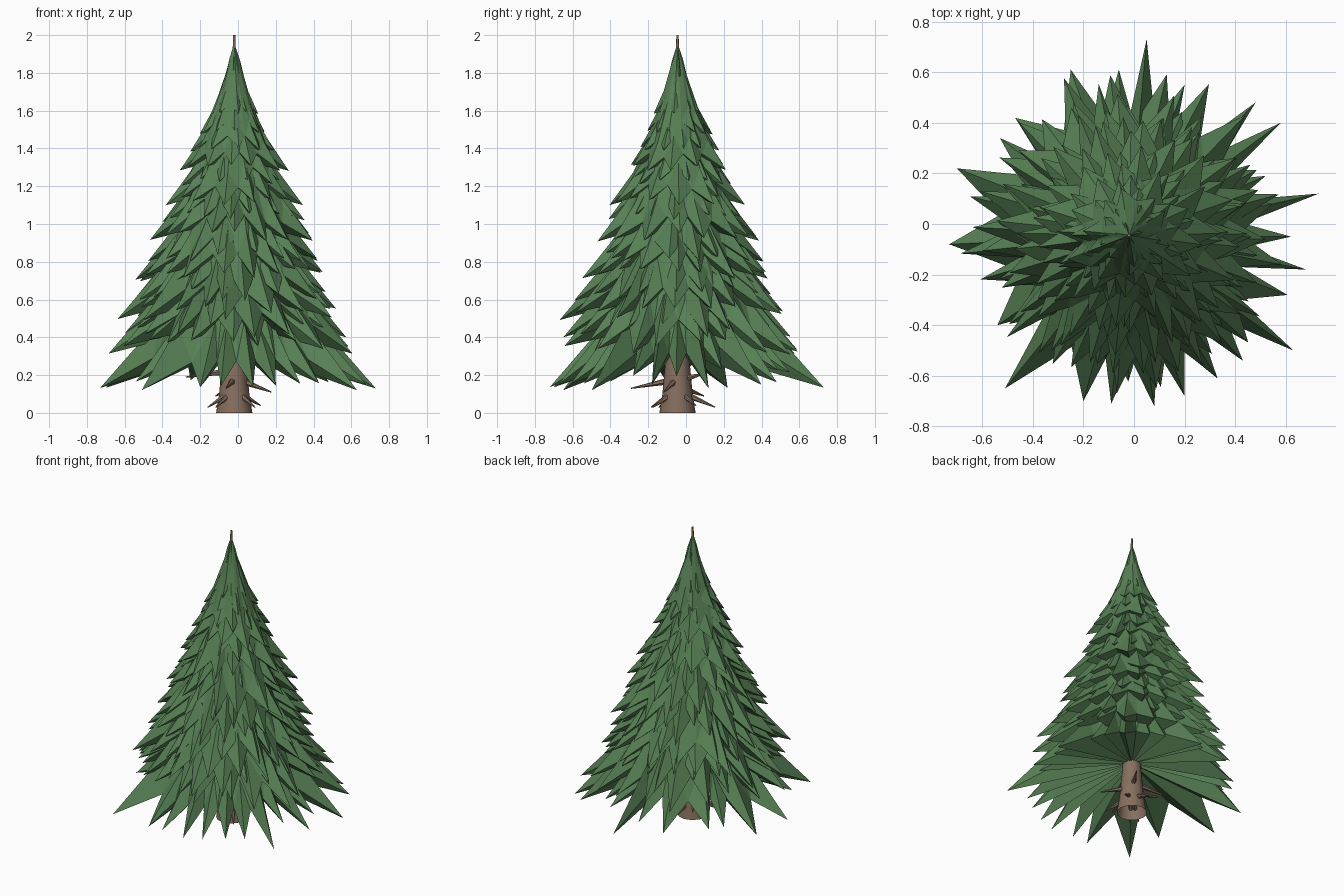
import bpy, bmesh, math, random
from mathutils import Vector

random.seed(7)
if "Cube" in bpy.data.objects:
    bpy.data.objects.remove(bpy.data.objects["Cube"])

AXIS = Vector((-0.02, -0.045, 0))


def material(name, rgb):
    m = bpy.data.materials.new(name)
    m.use_nodes = True
    m.diffuse_color = (*rgb, 1)
    m.node_tree.nodes["Principled BSDF"].inputs["Base Color"].default_value = (*rgb, 1)
    return m


NEEDLES = material("needle green", (0.095, 0.215, 0.09))
BARK = material("bark brown", (0.24, 0.16, 0.115))


def finish(bm, name, mat):
    bmesh.ops.recalc_face_normals(bm, faces=bm.faces)
    mesh = bpy.data.meshes.new(name)
    bm.to_mesh(mesh)
    bm.free()
    mesh.materials.append(mat)
    obj = bpy.data.objects.new(name, mesh)
    bpy.context.collection.objects.link(obj)
    return obj


def rim_slope(r):
    """Steepness of a tier near its rim: small top tiers hang steeper."""
    return 0.9 + 0.17 / r


def skirt(name, tips, top_z, core_z):
    """Pleated, flared star skirt of pointed boughs, closed underneath."""
    tips = sorted(tips, key=lambda t: math.atan2(t.y, t.x))
    bm = bmesh.new()
    apex = bm.verts.new(AXIS + Vector((0, 0, top_z)))
    core = bm.verts.new(AXIS + Vector((0, 0, core_z)))
    ends, ridges, valleys = [], [], []
    for i, tip in enumerate(tips):
        after = tips[(i + 1) % len(tips)]
        r = tip.xy.length
        ends.append(bm.verts.new(AXIS + tip))
        f = random.uniform(0.54, 0.66)
        ridge = Vector((tip.x * f, tip.y * f, tip.z + (1 - f) * r * rim_slope(r)))
        ridges.append(bm.verts.new(AXIS + ridge))
        # the fold between two boughs sits lower and further in
        flat = tip.xy.normalized() + after.xy.normalized()
        flat = flat.normalized() * min(r, after.xy.length) * random.uniform(0.7, 0.78)
        z = max(tip.z, after.z)
        valleys.append(bm.verts.new(AXIS + Vector((*flat, z + 0.12 * (top_z - z)))))
    for i in range(len(tips)):
        end, ridge, left, right = ends[i], ridges[i], valleys[i - 1], valleys[i]
        for face in ((apex, left, ridge), (left, end, ridge), (ridge, end, right),
                     (apex, ridge, right), (core, end, left), (core, right, end)):
            bm.faces.new(face)
    return finish(bm, name, NEEDLES)


# Wide lowest boughs
low = [(.73, .12), (.68, -.18), (.63, -.5), (.43, -.54), (.33, -.61), (.2, -.68),
       (.08, -.72), (-.09, -.71), (-.2, -.7), (-.51, -.65), (-.54, -.4), (-.73, -.08),
       (-.7, .22), (-.53, .34), (-.47, .42), (-.25, .61), (-.06, .61), (.05, .73),
       (.2, .55), (.28, .49), (.48, .48), (.58, .4), (.52, .19), (.62, -.05), (.55, -.28)]
low_tips = []
for x, y in low:
    tip = Vector((x, y, 0)) - AXIS
    tip.z = max(0.12, 0.14 + 0.55 * (0.72 - math.hypot(x, y)))
    low_tips.append(tip)
skirt("lowest_boughs", low_tips, 1.22, 0.36)

# Upper tiers, each an outer skirt and a shorter skirt above it
tiers = [(.32, .66), (.51, .6), (.71, .52), (.92, .44), (1.11, .35), (1.29, .28),
         (1.48, .18), (1.68, .08)]
for n, (tier_z, tier_r) in enumerate(tiers):
    for layer, lift in (("lower", 0), ("upper", 0.1)):
        z = tier_z + lift
        r = tier_r - lift * 0.85 / rim_slope(tier_r)
        count = round(6 + 23 * r)
        turn = random.uniform(0, math.tau)
        top_z = min(z + 1.35 * r * rim_slope(r), 1.96)
        tips = []
        for i in range(count):
            a = turn + (i + random.uniform(-0.28, 0.28)) * math.tau / count
            k = random.uniform(0.85, 1.05)
            tips.append(Vector((r * k * math.cos(a), r * k * math.sin(a),
                                z + (1 - k) * r * 0.7)))
        skirt(f"boughs_{n + 1}_{layer}", tips, top_z, z + 0.25 * r)

# Trunk: tapered rings from flared open foot to bare leader
bm = bmesh.new()
SIDES = 12
rings = []
for z, r in ((0, .096), (.1, .08), (.3, .062), (1.2, .032), (1.9, .009), (2, .006)):
    rings.append([bm.verts.new(AXIS + Vector((r * math.cos(i * math.tau / SIDES),
                                              r * math.sin(i * math.tau / SIDES), z)))
                  for i in range(SIDES)])
for a, b in zip(rings, rings[1:]):
    for i in range(SIDES):
        j = (i + 1) % SIDES
        bm.faces.new((a[i], a[j], b[j], b[i]))
bm.faces.new(rings[-1])
trunk = finish(bm, "trunk", BARK)
for p in trunk.data.polygons:
    p.use_smooth = abs(p.normal.z) < 0.9

# Dead twigs: thin cones drooping from the lower trunk (angle, height, length, drop)
twigs = [(-20, .17, .21, .06), (-50, .1, .17, .07), (35, .1, .17, .06), (85, .1, .2, .07),
         (125, .13, .17, .04), (170, .22, .26, .03), (215, .1, .17, .07),
         (-100, .17, .25, .04), (-125, .1, .17, .07), (60, .18, .17, -.03)]
for n, (deg, z, length, drop) in enumerate(twigs):
    a = math.radians(deg)
    out = Vector((math.cos(a), math.sin(a), 0))
    base = AXIS + out * 0.04 + Vector((0, 0, z))
    tip = AXIS + out * length + Vector((0, 0, z - drop))
    d = tip - base
    bm = bmesh.new()
    bmesh.ops.create_cone(bm, cap_ends=True, segments=6, radius1=0.019, radius2=0.003,
                          depth=d.length)
    bmesh.ops.rotate(bm, verts=bm.verts,
                     matrix=Vector((0, 0, 1)).rotation_difference(d).to_matrix())
    bmesh.ops.translate(bm, verts=bm.verts, vec=(base + tip) / 2)
    finish(bm, f"twig_{n + 1}", BARK)
